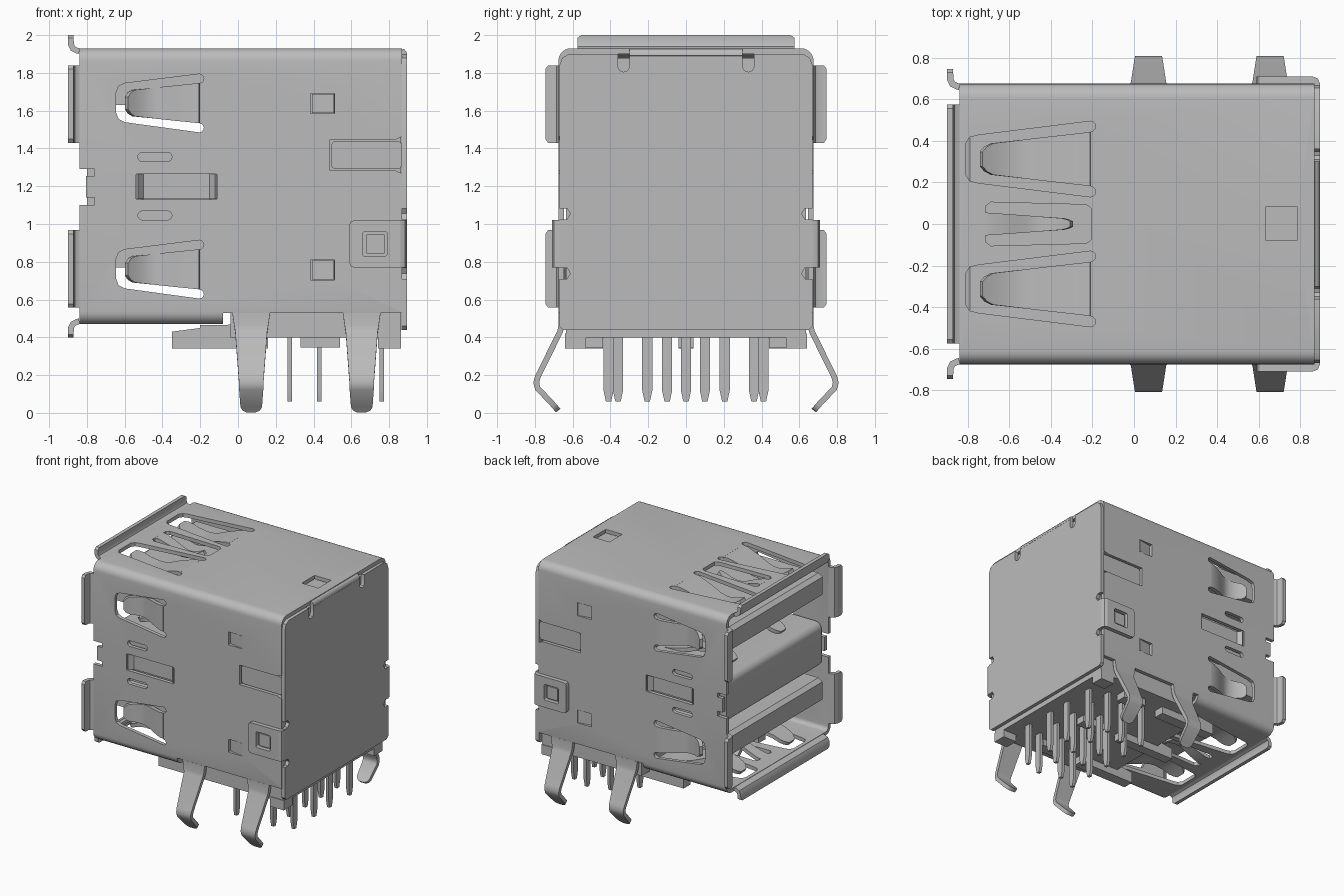
import bpy, bmesh, math
from mathutils import Vector

cube = bpy.data.objects.get("Cube")
if cube:
    bpy.data.objects.remove(cube)

metal = bpy.data.materials.new("satin grey")
metal.use_nodes = True
GREY = (0.5, 0.5, 0.5, 1)
metal.diffuse_color = GREY
metal.node_tree.nodes["Principled BSDF"].inputs["Base Color"].default_value = GREY


# --- helpers ---
def box(a0, a1, b0, b1):
    return [(a0, b0), (a1, b0), (a1, b1), (a0, b1)]


def rounded(a0, a1, b0, b1, r, steps=6):
    pts = []
    for k, (a, b) in enumerate(box(a0 + r, a1 - r, b0 + r, b1 - r)):
        for i in range(steps + 1):
            t = math.pi / 2 * (k + 2 + i / steps)
            pts.append((a + r * math.cos(t), b + r * math.sin(t)))
    return pts


def offset(path, half):
    """Both mitred side lines of an open 2D path."""
    pts = [Vector(p) for p in path]
    dirs = [(b - a).normalized() for a, b in zip(pts, pts[1:])]
    left, right = [], []
    for i, p in enumerate(pts):
        d0, d1 = dirs[max(i - 1, 0)], dirs[min(i, len(dirs) - 1)]
        m = (d0 + d1).normalized()
        n = Vector((-m.y, m.x)) * half / max(m.dot(d0), 0.4)
        left.append(p + n)
        right.append(p - n)
    return left, right


def arm_end(x, y, r):
    """Round end of a slot arm, facing +x, from top to bottom."""
    return [(x + r * math.cos(t), y + r * math.sin(t))
            for t in (math.pi * (0.5 - k / 6) for k in range(7))]


def prism(bm, pts, axis, lo, hi):
    """Extrude a 2D outline along an axis."""
    def at(p, h):
        co = list(p)
        co.insert("xyz".index(axis), h)
        return bm.verts.new(co)
    a = [at(p, lo) for p in pts]
    b = [at(p, hi) for p in pts]
    bm.faces.new(a)
    bm.faces.new(b[::-1])
    for i in range(len(pts)):
        j = (i + 1) % len(pts)
        bm.faces.new((a[i], b[i], b[j], a[j]))


def strip(bm, path, place, t=0.03):
    """Bent sheet from (u, v, half width) points, put in space by place."""
    left, right = offset([p[:2] for p in path], t / 2)
    rows = [[bm.verts.new(place(q.x, q.y, w)) for q, w in
             ((l, -p[2]), (l, p[2]), (r, p[2]), (r, -p[2]))]
            for l, r, p in zip(left, right, path)]
    bm.faces.new(rows[0])
    bm.faces.new(rows[-1][::-1])
    for a, b in zip(rows, rows[1:]):
        for i in range(4):
            j = (i + 1) % 4
            bm.faces.new((a[i], a[j], b[j], b[i]))


def build(name, bm, cutters=()):
    """Make the object, carve it with the cutters and shade it."""
    bmesh.ops.recalc_face_normals(bm, faces=bm.faces)
    me = bpy.data.meshes.new(name)
    bm.to_mesh(me)
    bm.free()
    ob = bpy.data.objects.new(name, me)
    bpy.context.collection.objects.link(ob)
    for c in cutters:
        mod = ob.modifiers.new("cut", 'BOOLEAN')
        mod.operation, mod.solver, mod.object = 'DIFFERENCE', 'EXACT', c
    if cutters:
        dg = bpy.context.evaluated_depsgraph_get()
        dg.update()
        carved = bpy.data.meshes.new_from_object(ob.evaluated_get(dg))
        ob.modifiers.clear()
        ob.data = carved
        for c in cutters:
            bpy.data.objects.remove(c)
    ob.data.materials.clear()
    ob.data.materials.append(metal)
    bpy.ops.object.select_all(action='DESELECT')
    ob.select_set(True)
    bpy.context.view_layer.objects.active = ob
    bpy.ops.object.shade_smooth_by_angle(angle=math.radians(35))
    return ob


def part(name, outlines, cutters=()):
    bm = bmesh.new()
    for pts, axis, lo, hi in outlines:
        prism(bm, pts, axis, lo, hi)
    return build(name, bm, cutters)


def cutter(name, outlines):
    ob = part(name, outlines)
    ob.hide_render = True
    return ob


PORTS = (0.765, 1.645)      # height of the side springs of each port
LATCHES = (0.757, 1.637)    # height of the small rear latches

# --- shell: tube with openings cut through the sides and through top and bottom ---
side = [box(-0.08, 0.95, 0.3, 0.53), rounded(-0.54, -0.11, 1.13, 1.265, 0.008),
        [(-0.9, 1.10), (-0.76, 1.10), (-0.76, 1.14), (-0.805, 1.14),
         (-0.805, 1.255), (-0.76, 1.255), (-0.76, 1.29), (-0.9, 1.29)],
        [(0.485, 1.285), (0.83, 1.285), (0.95, 1.23), (0.95, 1.5), (0.83, 1.445), (0.485, 1.445)]]
for z in PORTS:
    side.append([(-0.6, z - 0.106), (-0.632, z - 0.09), (-0.645, z - 0.055), (-0.645, z + 0.05),
                 (-0.632, z + 0.085), (-0.6, z + 0.1)]
                + arm_end(-0.205, z + 0.125, 0.024) + arm_end(-0.205, z - 0.136, 0.024))
side += [rounded(-0.53, -0.35, z - 0.023, z + 0.023, 0.0225) for z in (1.045, 1.355)]
side += [box(0.385, 0.51, z - 0.053, z + 0.053) for z in LATCHES]
level = [box(0.635, 0.785, -0.08, 0.085),
         [(-0.715, 0.085), (-0.69, 0.105), (-0.23, 0.093), (-0.205, 0.075),
          (-0.205, -0.075), (-0.23, -0.093), (-0.69, -0.105), (-0.715, -0.085)]]
for y in (0.3125, -0.3125):
    level.append([(-0.75, y - 0.115), (-0.79, y - 0.105), (-0.81, y - 0.075),
                  (-0.81, y + 0.075), (-0.79, y + 0.105), (-0.75, y + 0.115)]
                 + arm_end(-0.21, y + 0.157, 0.025) + arm_end(-0.21, y - 0.157, 0.025))
part("shell", [(rounded(-0.675, 0.675, 0.47, 1.93, 0.065), 'x', -0.84, 0.868)], [
    cutter("cavity_cutter", [(rounded(-0.645, 0.645, 0.5, 1.9, 0.035), 'x', -1, 1)]),
    cutter("side_cutter", [(p, 'y', -0.8, 0.8) for p in side]),
    cutter("level_cutter", [(p, 'z', 0.3, 2.1) for p in level])])

# --- spring fingers, bent into the ports and curling back out at the tip ---
def finger(x0, x1, w0, w1, depth):
    bends = ((0, 0), (0.08, 0.02), (0.3, 0.45), (0.46, 0.85), (0.56, 1), (0.66, 1), (0.8, 0.8), (0.9, 0.52))
    path = [(x0 + (x1 - x0) * f, -depth * d, w0 + (w1 - w0) * f) for f, d in bends]
    return path + [(x0 + (x1 - x0) * 0.96, -depth * 0.34, w1 * 0.85), (x1, -depth * 0.2, w1 * 0.5)]

bm = bmesh.new()
for s in (1, -1):
    for z in PORTS:
        strip(bm, finger(-0.205, -0.59, 0.106, 0.066, 0.08),
              lambda u, v, w: (u, s * (0.66 + v), z - 0.005 + w))
    for z in LATCHES:
        strip(bm, [(0.51, 0, 0.05), (0.395, -0.02, 0.05)],
              lambda u, v, w: (u, s * (0.66 + v), z + w))
    strip(bm, [(-0.54, 0, 0.066), (-0.507, -0.04, 0.066), (-0.145, -0.04, 0.066), (-0.11, 0, 0.066)],
          lambda u, v, w: (u, s * (0.66 + v), 1.1975 + w))
    z0 = 1.2 + s * 0.715
    for y in (0.3125, -0.3125):
        strip(bm, finger(-0.21, -0.735, 0.13, 0.07, 0.08),
              lambda u, v, w: (u, y + w, z0 + s * v))
        strip(bm, finger(-0.1, -0.66, 0.1, 0.06, -0.07),
              lambda u, v, w: (u, y + w, 1.2025 + s * (0.172 + v)))
    strip(bm, finger(-0.715, -0.3, 0.055, 0.025, 0.07), lambda u, v, w: (u, w, z0 + s * v))
build("spring_fingers", bm)

# --- flared lips round the opening ---
def lip(w):
    return [(-0.84, 0, w), (-0.853, 0.003, w), (-0.874, 0.014, w), (-0.884, 0.035, w),
            (-0.885, 0.07, w), (-0.885, 0.085, w - 0.02)]

bm = bmesh.new()
strip(bm, lip(0.575), lambda u, v, w: (u, w, 1.915 + v))
strip(bm, lip(0.575), lambda u, v, w: (u, w, 0.485 - v))
for s in (1, -1):
    for z in (0.762, 1.635):
        strip(bm, lip(0.205), lambda u, v, w: (u, s * (0.66 + v), z + w))
build("opening_lips", bm)

# --- back cover with notches, hung from the top by a fold ---
cover = [(0.65, 0.44), (0.67, 0.46)]
cover += [(0.67, 0.71), (0.63, 0.71), (0.612, 0.738), (0.63, 0.768), (0.67, 0.768)]
cover += [(0.67, 1.025), (0.63, 1.025), (0.612, 1.055), (0.63, 1.083), (0.67, 1.083)]
cover += [(0.67, 1.84), (0.655, 1.88), (0.62, 1.9), (0.36, 1.9)]
cover += [(0.36, 1.83), (0.35, 1.812), (0.33, 1.805), (0.31, 1.812), (0.3, 1.83), (0.3, 1.89)]
cover += [(-y, z) for y, z in reversed(cover)]
part("back_cover", [(cover, 'x', 0.866, 0.895)])
bm = bmesh.new()
strip(bm, [(0.866, 1.914, 0.3), (0.873, 1.911, 0.3), (0.879, 1.903, 0.3), (0.88, 1.89, 0.3)],
      lambda u, v, w: (u, w, v))
build("cover_fold", bm)

# --- side clips wrapped round from the back, and lock plates ---
clips, bends, locks = [], [], []
for s in (1, -1):
    lo, hi = sorted((s * 0.676, s * 0.71))
    clips.append(([(0.59, 0.795), (0.597, 0.777), (0.615, 0.77), (0.86, 0.77),
                   (0.86, 1.02), (0.615, 1.02), (0.597, 1.013), (0.59, 0.995)], 'y', lo, hi))
    hook = [(0.86, 0.71), (0.885, 0.7), (0.895, 0.675), (0.895, 0.65), (0.869, 0.65), (0.86, 0.676)]
    bends.append(([(x, s * y) for x, y in hook], 'z', 0.77, 1.02))
    lo, hi = sorted((s * 0.635, s * 0.66))
    locks.append((rounded(0.495, 0.866, 1.292, 1.438, 0.02), 'y', lo, hi))
    lo, hi = sorted((s * 0.66, s * 0.695))
    locks.append((box(0.68, 0.775, 0.845, 0.945), 'y', lo, hi))
part("side_clips", clips, [cutter("window_cutter", [(rounded(0.66, 0.79, 0.83, 0.96, 0.012), 'y', -0.8, 0.8)])])
part("clip_bends", bends)
part("lock_plates", locks)

# --- board lock legs ---
bm = bmesh.new()
for s in (1, -1):
    for x in (0.07, 0.655):
        strip(bm, [(0.53, 0.66, 0.1), (0.46, 0.66, 0.09), (0.43, 0.667, 0.085), (0.19, 0.785, 0.067),
                   (0.16, 0.793, 0.065), (0.13, 0.785, 0.064), (0.04, 0.7, 0.057),
                   (0.022, 0.685, 0.045), (0.012, 0.677, 0.025)],
              lambda u, v, w: (x + w, s * v, u))
build("board_legs", bm)

# --- insulator: rear body, port tongues, divider and feet ---
part("rear_body", [(box(-0.04, 0.864, 0.4, 1.88), 'y', -0.635, 0.635)])
part("port_tongues", [([(-0.825, z), (0, z), (0, z + 0.17), (-0.79, z + 0.17), (-0.825, z + 0.145)],
                       'y', -0.59, 0.59) for z in (0.77, 1.63)])
part("port_divider", [(rounded(-0.8, 0.1, 1.02, 1.385, 0.06), 'y', -0.615, 0.615)])
feet = []
for y, h in ((-0.485, 0.045), (0, 0.04), (0.485, 0.045)):
    feet.append(([(-0.35, 0.34), (0.16, 0.34), (0.16, 0.48), (-0.08, 0.465), (-0.35, 0.43)], 'y', y - h, y + h))
    feet.append((box(0.33, 0.54, 0.345, 0.42), 'y', y - h, y + h))
for y in (-0.585, 0.585):
    feet.append((box(0.74, 0.864, 0.34, 0.42), 'y', y - 0.055, y + 0.055))
feet.append((box(-0.2, 0, 0.4, 0.465), 'y', -0.53, 0.53))
part("insulator_feet", feet)

# --- contact pins in four staggered rows ---
FIVE, FOUR = (-0.41, -0.205, 0, 0.205, 0.41), (-0.36, -0.1, 0.1, 0.36)
pins = []
for x, row in ((0.275, FIVE), (0.43, FOUR), (0.61, FIVE), (0.76, FOUR)):
    for y in row:
        pins.append(([(y - 0.027, 0.45), (y - 0.027, 0.12), (y - 0.014, 0.06), (y + 0.014, 0.06),
                      (y + 0.027, 0.12), (y + 0.027, 0.45)], 'x', x - 0.012, x + 0.012))
part("contact_pins", pins)
